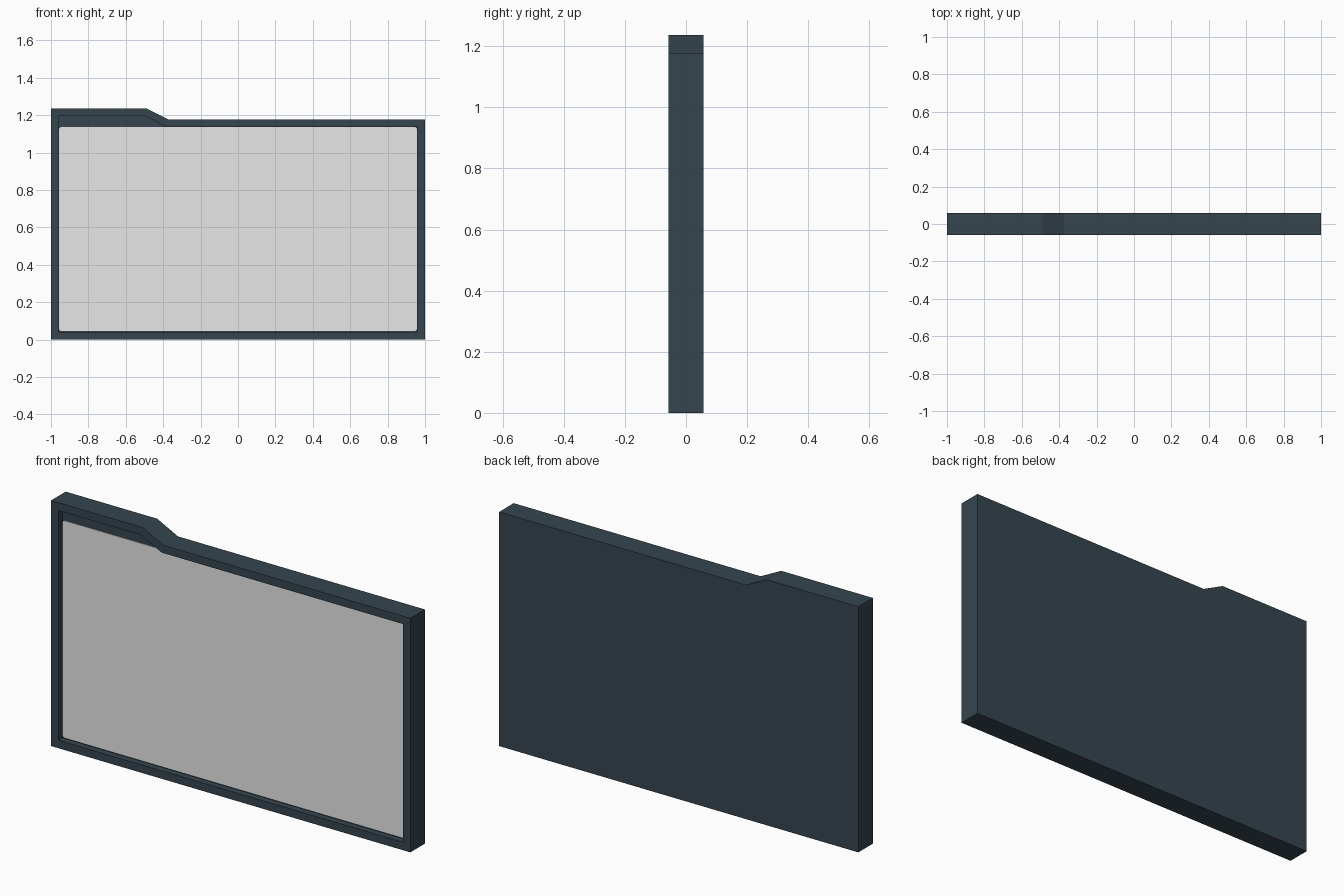
import bpy, bmesh, math

if "Cube" in bpy.data.objects:
    bpy.data.objects.remove(bpy.data.objects["Cube"])

FRONT, BACK = -0.058, 0.058
FLOOR = -0.026  # depth of the recess floor


def material(name, rgb):
    m = bpy.data.materials.new(name)
    m.diffuse_color = (*rgb, 1)
    m.use_nodes = True
    m.node_tree.nodes["Principled BSDF"].inputs["Base Color"].default_value = m.diffuse_color
    return m


def stacked_rings(name, rings, mat):
    """Join equal-length (profile, y) rings with quads and cap both ends."""
    bm = bmesh.new()
    loops = [[bm.verts.new((x, y, z)) for x, z in prof] for prof, y in rings]
    for a, b in zip(loops, loops[1:]):
        n = len(a)
        for i in range(n):
            j = (i + 1) % n
            bm.faces.new((a[i], a[j], b[j], b[i]))
    bm.faces.new(loops[0])
    bm.faces.new(loops[-1])
    bmesh.ops.recalc_face_normals(bm, faces=bm.faces)
    me = bpy.data.meshes.new(name)
    bm.to_mesh(me)
    bm.free()
    me.materials.append(mat)
    ob = bpy.data.objects.new(name, me)
    bpy.context.collection.objects.link(ob)
    return ob


def rounded_rect(x0, x1, z0, z1, r, steps=4):
    pts = []
    corners = [(x1 - r, z1 - r), (x0 + r, z1 - r), (x0 + r, z0 + r), (x1 - r, z0 + r)]
    for k, (cx, cz) in enumerate(corners):
        for s in range(steps + 1):
            a = math.pi / 2 * (k + s / steps)
            pts.append((cx + r * math.cos(a), cz + r * math.sin(a)))
    return pts


charcoal = material("charcoal", (0.037, 0.060, 0.078))
light_grey = material("light grey", (0.8, 0.8, 0.8))

# Tabbed body with a recess in the front
outer = [(-1, 0), (1, 0), (1, 1.178), (-0.375, 1.178), (-0.49, 1.236), (-1, 1.236)]
inner = [(-0.96, 0.04), (0.96, 0.04), (0.96, 1.138),
         (-0.384, 1.138), (-0.499, 1.196), (-0.96, 1.196)]
stacked_rings("folder_body",
              [(outer, BACK), (outer, FRONT), (inner, FRONT), (inner, FLOOR)], charcoal)

# Pale panel with rounded corners lying on the recess floor
panel = rounded_rect(-0.957, 0.957, 0.046, 1.1375, 0.015)
stacked_rings("front_panel", [(panel, FLOOR + 0.001), (panel, FLOOR - 0.003)], light_grey)
